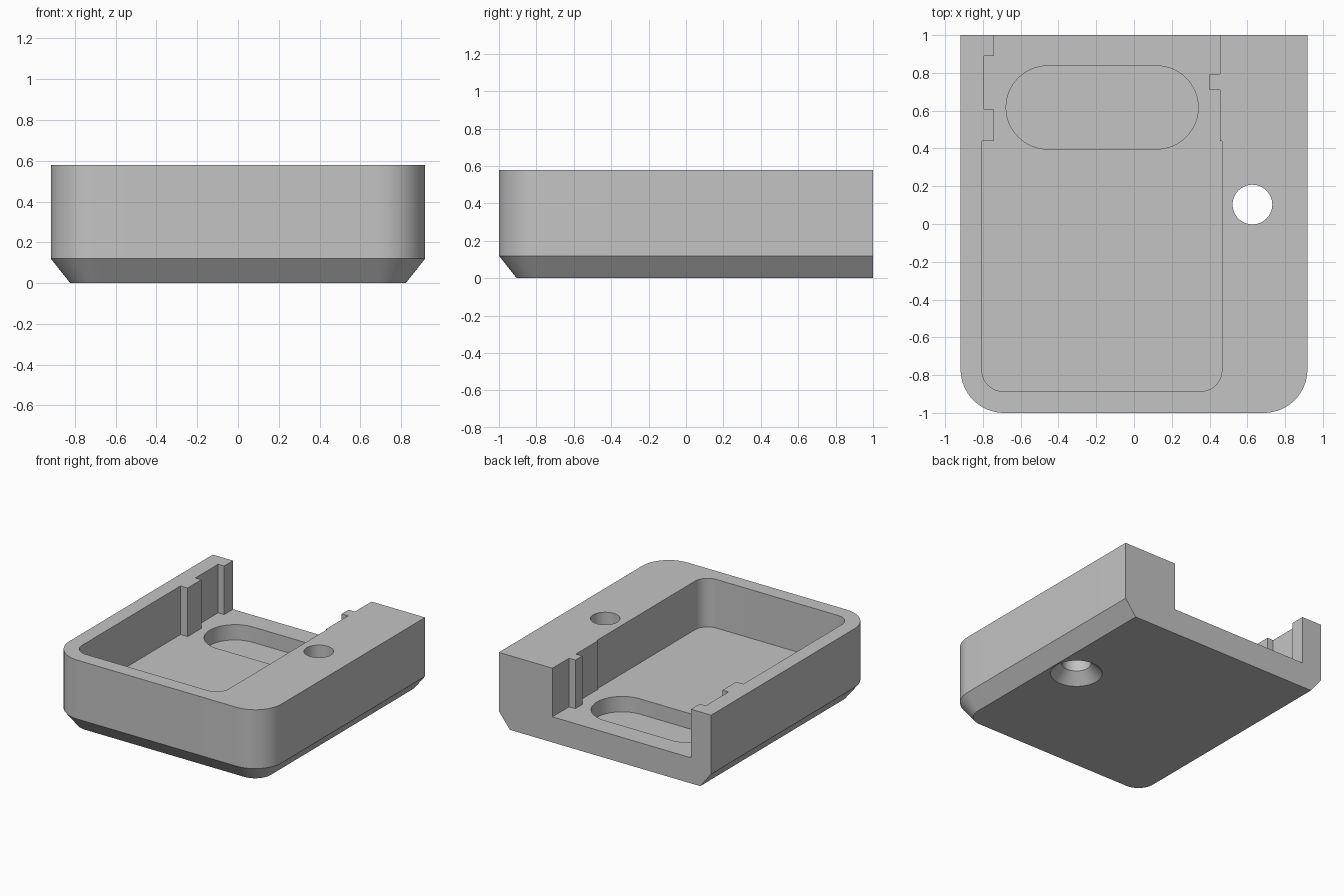
import bpy
import bmesh
from math import cos, sin, pi, radians

if "Cube" in bpy.data.objects:
    bpy.data.objects.remove(bpy.data.objects["Cube"])

grey = bpy.data.materials.new("plain grey")
grey.use_nodes = True
grey.diffuse_color = (0.55, 0.55, 0.55, 1)
grey.node_tree.nodes["Principled BSDF"].inputs["Base Color"].default_value = (0.55, 0.55, 0.55, 1)


def arc(cx, cy, r, start, end, steps=16):
    """Points on an arc, angles in degrees."""
    angles = [radians(start + (end - start) * i / steps) for i in range(steps + 1)]
    return [(cx + r * cos(a), cy + r * sin(a)) for a in angles]


def loft(name, layers):
    """Solid through a stack of (z, outline) layers, outlines counter-clockwise."""
    bm = bmesh.new()
    rings = [[bm.verts.new((x, y, z)) for x, y in outline] for z, outline in layers]
    for low, high in zip(rings, rings[1:]):
        for i in range(len(low)):
            j = (i + 1) % len(low)
            bm.faces.new((low[i], low[j], high[j], high[i]))
    bm.faces.new(rings[0][::-1])
    bm.faces.new(rings[-1])
    bmesh.ops.recalc_face_normals(bm, faces=bm.faces)
    mesh = bpy.data.meshes.new(name)
    bm.to_mesh(mesh)
    bm.free()
    mesh.materials.append(grey)
    obj = bpy.data.objects.new(name, mesh)
    bpy.context.collection.objects.link(obj)
    return obj


def body_outline(inset):
    """Square back, rounded front corners; the back edge is never inset."""
    w, r = 0.918, 0.23
    return ([(w - inset, 1), (inset - w, 1)]
            + arc(r - w, r - 1, r - inset, 180, 270)
            + arc(w - r, r - 1, r - inset, 270, 360))


# Tray body with a chamfered base
body = loft("tray_body", [(0, body_outline(0.095)), (0.12, body_outline(0)), (0.58, body_outline(0))])

# Pocket open at the back, with guide ribs on both walls
left, right, front, r = -0.805, 0.465, -0.885, 0.11
pocket = (arc(left + r, front + r, r, 180, 270)
          + arc(right - r, front + r, r, 270, 360)
          + [(right, 0.44), (0.455, 0.44), (0.455, 0.71), (0.4, 0.71),
             (0.4, 0.795), (0.455, 0.795), (0.455, 1.1),
             (-0.743, 1.1), (-0.743, 0.89), (-0.795, 0.89),
             (-0.795, 0.61), (-0.743, 0.61), (-0.743, 0.44), (left, 0.44)])

# Rounded slot sunk in the pocket floor
slot = arc(0.12, 0.617, 0.22, -90, 90, 32) + arc(-0.457, 0.617, 0.22, 90, 270, 32)


# Screw hole with a countersink from below
def hole(radius):
    return arc(0.627, 0.103, radius, 0, 360, 64)[:-1]


cutters = [
    loft("pocket_cutter", [(0.2, pocket), (0.7, pocket)]),
    loft("slot_cutter", [(0.08, slot), (0.4, slot)]),
    loft("hole_cutter", [(-0.02, hole(0.206)), (0.081, hole(0.105)), (0.7, hole(0.105))]),
]
for cutter in cutters:
    cutter.hide_render = True
    mod = body.modifiers.new(cutter.name, 'BOOLEAN')
    mod.operation = 'DIFFERENCE'
    mod.solver = 'EXACT'
    mod.object = cutter

# Bake the cuts and drop the cutters
bpy.context.view_layer.update()
cut_mesh = bpy.data.meshes.new_from_object(body.evaluated_get(bpy.context.evaluated_depsgraph_get()))
body.modifiers.clear()
body.data = cut_mesh
for cutter in cutters:
    bpy.data.objects.remove(cutter)

bpy.ops.object.select_all(action='DESELECT')
body.select_set(True)
bpy.context.view_layer.objects.active = body
bpy.ops.object.shade_smooth_by_angle(angle=radians(25))
